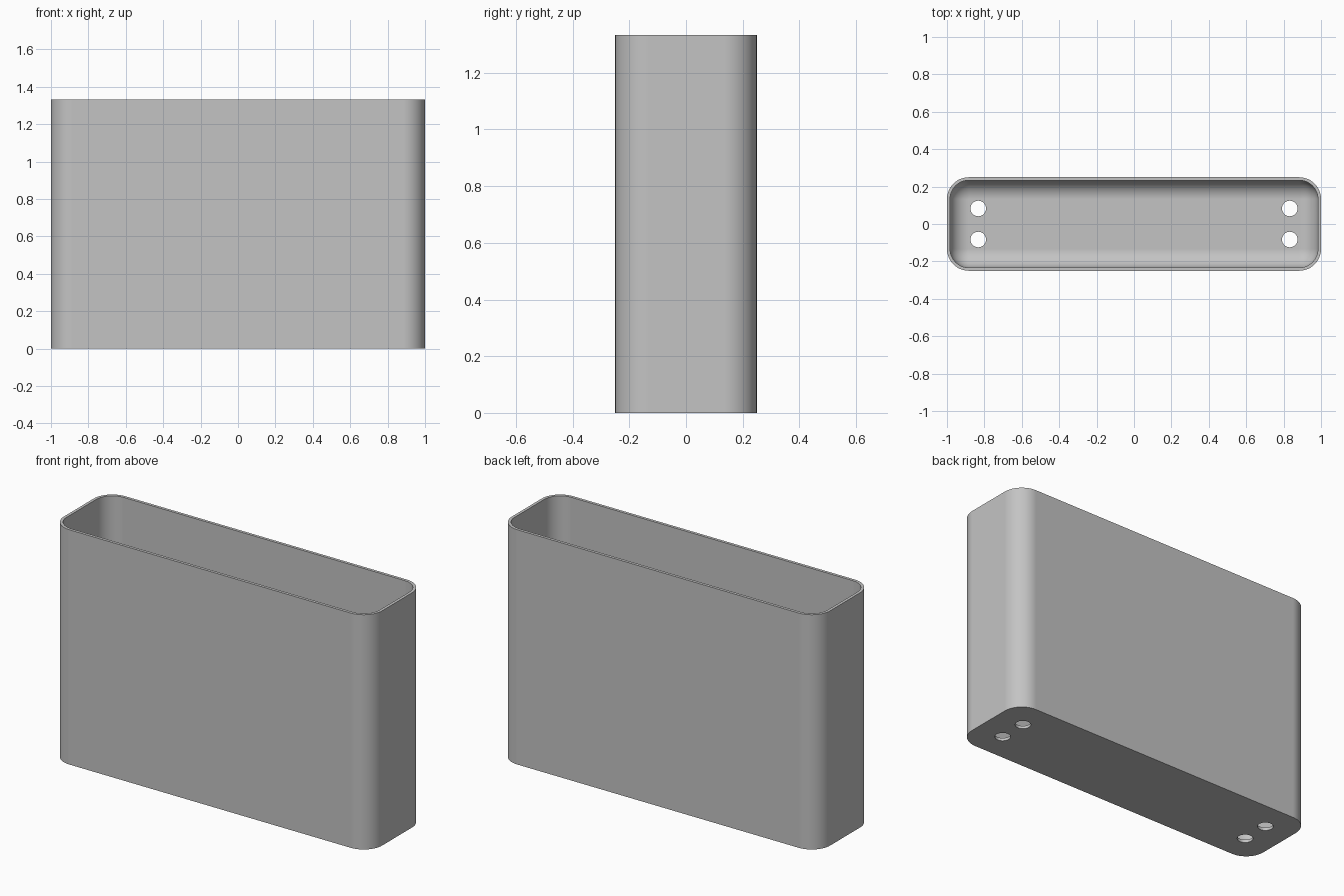
import bpy
import bmesh
from math import cos, sin, pi, radians
from mathutils import Vector

if "Cube" in bpy.data.objects:
    bpy.data.objects.remove(bpy.data.objects["Cube"], do_unlink=True)

HALF_X, HALF_Y, HEIGHT = 1.0, 0.25, 1.333
WALL = 0.0167
FILLET = 0.1
CORNER = WALL + FILLET
STEPS = 12

grey = bpy.data.materials.new("light grey")
grey.use_nodes = True
colour = (0.55, 0.55, 0.55, 1)
grey.diffuse_color = colour
grey.node_tree.nodes["Principled BSDF"].inputs["Base Color"].default_value = colour


def ring(bm, inset, z):
    """Rounded rectangle of vertices, moved inward by inset."""
    radius = CORNER - inset
    verts = []
    for quarter, (sx, sy) in enumerate(((1, 1), (-1, 1), (-1, -1), (1, -1))):
        centre = Vector((sx * (HALF_X - CORNER), sy * (HALF_Y - CORNER), z))
        for i in range(STEPS + 1):
            a = (quarter + i / STEPS) * pi / 2
            verts.append(bm.verts.new(centre + radius * Vector((cos(a), sin(a), 0))))
    return verts


# Shell profile: outer wall, rim, inner wall, filleted floor
profile = [(0, 0), (0, HEIGHT), (WALL, HEIGHT)]
for i in range(STEPS + 1):
    a = i / STEPS * pi / 2
    profile.append((WALL + FILLET * (1 - cos(a)), WALL + FILLET * (1 - sin(a))))

bm = bmesh.new()
rings = [ring(bm, inset, z) for inset, z in profile]
for lower, upper in zip(rings, rings[1:]):
    n = len(lower)
    for i in range(n):
        j = (i + 1) % n
        bm.faces.new((lower[i], lower[j], upper[j], upper[i]))
bm.faces.new(list(reversed(rings[0])))
bm.faces.new(rings[-1])
bmesh.ops.remove_doubles(bm, verts=bm.verts[:], dist=0.0001)
bmesh.ops.recalc_face_normals(bm, faces=bm.faces[:])
mesh = bpy.data.meshes.new("open_container")
bm.to_mesh(mesh)
bm.free()
mesh.materials.append(grey)
body = bpy.data.objects.new("open_container", mesh)
bpy.context.collection.objects.link(body)

# Four through holes in the floor
bm = bmesh.new()
for sx in (-1, 1):
    for sy in (-1, 1):
        made = bmesh.ops.create_cone(bm, cap_ends=True, segments=32,
                                     radius1=0.0417, radius2=0.0417, depth=0.2)
        bmesh.ops.translate(bm, verts=made["verts"], vec=(sx * 0.833, sy * 0.083, 0))
cut_mesh = bpy.data.meshes.new("hole_cutter")
bm.to_mesh(cut_mesh)
bm.free()
cut_mesh.materials.append(grey)
cutter = bpy.data.objects.new("hole_cutter", cut_mesh)
cutter.hide_render = True
bpy.context.collection.objects.link(cutter)

bpy.ops.object.select_all(action="DESELECT")
body.select_set(True)
bpy.context.view_layer.objects.active = body
cut = body.modifiers.new("floor_holes", "BOOLEAN")
cut.operation = "DIFFERENCE"
cut.solver = "EXACT"
cut.object = cutter
bpy.ops.object.modifier_apply(modifier=cut.name)
bpy.data.objects.remove(cutter, do_unlink=True)

# Smooth corners, crisp rim and flat walls
bpy.ops.object.shade_smooth_by_angle(angle=radians(30))
flat = body.modifiers.new("flat_walls", "WEIGHTED_NORMAL")
flat.keep_sharp = True
